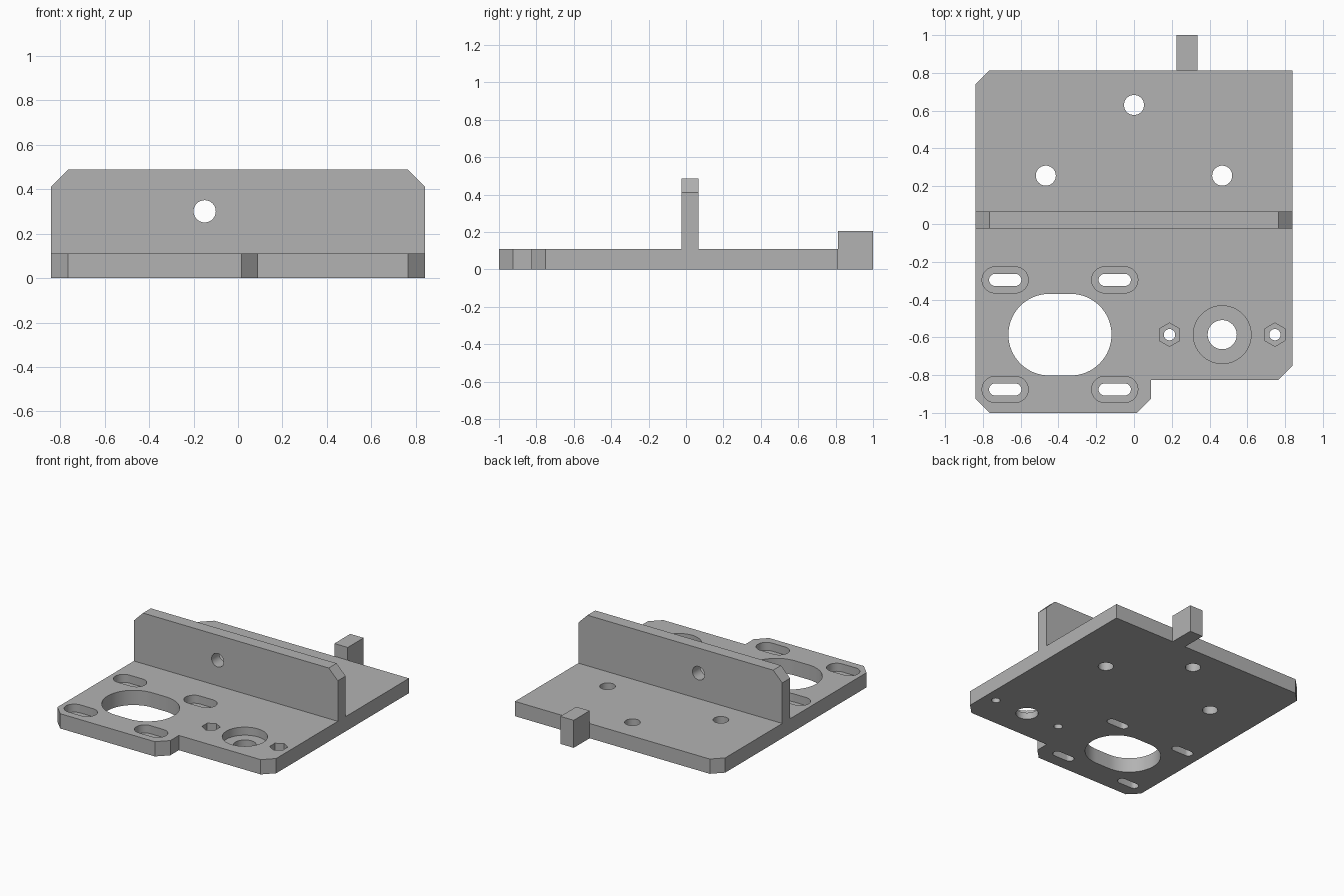
import bpy, bmesh, math
from mathutils import Matrix

cube = bpy.data.objects.get("Cube")
if cube:
    bpy.data.objects.remove(cube, do_unlink=True)

grey = bpy.data.materials.new("plain grey")
grey.use_nodes = True
colour = (0.45, 0.45, 0.45, 1)
grey.diffuse_color = colour
grey.node_tree.nodes["Principled BSDF"].inputs["Base Color"].default_value = colour

THICK = 0.11          # base plate thickness
FLOOR = 0.05          # height of the recess floors
SIDE, CUT = 0.84, 0.075
WALL_FRONT, WALL_BACK, WALL_TOP = -0.025, 0.067, 0.487
EDGE_BACK, EDGE_FRONT, STEP = 0.813, -1.0, -0.825


def prism(name, points, low, high, matrix=Matrix()):
    """Extrude a flat outline from low to high."""
    bm = bmesh.new()
    face = bm.faces.new([bm.verts.new((x, y, low)) for x, y in points])
    top = bmesh.ops.extrude_face_region(bm, geom=[face])["geom"]
    verts = [v for v in top if isinstance(v, bmesh.types.BMVert)]
    bmesh.ops.translate(bm, verts=verts, vec=(0, 0, high - low))
    bm.transform(matrix)
    bmesh.ops.recalc_face_normals(bm, faces=bm.faces)
    mesh = bpy.data.meshes.new(name)
    bm.to_mesh(mesh)
    bm.free()
    mesh.materials.append(grey)
    obj = bpy.data.objects.new(name, mesh)
    bpy.context.collection.objects.link(obj)
    return obj


def ring(x, y, radius, sides=48, straight=0.0):
    """Circle, polygon or, with a straight length, a slot along x."""
    points = []
    for end in (1, -1):
        for i in range(sides // 2 + (1 if straight else 0)):
            a = 2 * math.pi * i / sides + (-math.pi / 2 if end > 0 else math.pi / 2)
            points.append((x + end * straight / 2 + radius * math.cos(a),
                           y + radius * math.sin(a)))
    return points


def cut(target, cutters):
    """Subtract the cutters, bake the result and drop the cutters."""
    for c in cutters:
        c.hide_render = True
        mod = target.modifiers.new("hole", "BOOLEAN")
        mod.object, mod.operation, mod.solver = c, "DIFFERENCE", "EXACT"
    graph = bpy.context.evaluated_depsgraph_get()
    graph.update()
    mesh = bpy.data.meshes.new_from_object(target.evaluated_get(graph))
    target.modifiers.clear()
    target.data = mesh
    for c in cutters:
        bpy.data.objects.remove(c, do_unlink=True)


# Base plate with clipped corners and a stepped front edge
plate = prism("base_plate", [
    (-SIDE, EDGE_FRONT + CUT), (-SIDE + CUT, EDGE_FRONT),
    (0.09 - CUT, EDGE_FRONT), (0.09, EDGE_FRONT + CUT), (0.09, STEP),
    (SIDE - CUT, STEP), (SIDE, STEP + CUT), (SIDE, EDGE_BACK),
    (-SIDE + CUT, EDGE_BACK), (-SIDE, EDGE_BACK - CUT)], 0, THICK)

holes = []


def through(points):
    holes.append(prism("hole_cutter", points, -0.1, 0.3))


def recess(points):
    holes.append(prism("recess_cutter", points, FLOOR, 0.3))


# Rear mounting holes
for x, y in ((0, 0.63), (-0.467, 0.256), (0.467, 0.256)):
    through(ring(x, y, 0.053))

# Large motor opening and its four recessed slots
MX, MY = -0.392, -0.586
through(ring(MX, MY, 0.216, 64, 0.114))
for sx in (-1, 1):
    for sy in (-1, 1):
        x, y = MX + sx * 0.29, MY + sy * 0.29
        through(ring(x, y, 0.032, 32, 0.107))
        recess(ring(x, y, 0.069, 32, 0.107))

# Bearing seat with a nut pocket on each side
BX = 0.467
through(ring(BX, MY, 0.077))
recess(ring(BX, MY, 0.153, 64))
for sx in (-1, 1):
    through(ring(BX + sx * 0.279, MY, 0.03, 32))
    recess(ring(BX + sx * 0.279, MY, 0.062, 6))
cut(plate, holes)

# Upright wall with clipped top corners and one cross hole
upright = Matrix.Rotation(math.pi / 2, 4, "X")
wall = prism("upright_wall", [
    (-SIDE, THICK), (SIDE, THICK), (SIDE, WALL_TOP - CUT),
    (SIDE - CUT, WALL_TOP), (-SIDE + CUT, WALL_TOP), (-SIDE, WALL_TOP - CUT)],
    -WALL_BACK, -WALL_FRONT, upright)
cut(wall, [prism("wall_hole_cutter", ring(-0.15, 0.3, 0.05), -0.3, 0.3, upright)])

# Rear tab
tab = prism("rear_tab", [(0.225, EDGE_BACK), (0.335, EDGE_BACK),
                         (0.335, 1), (0.225, 1)], 0, 0.205)

# Smooth bores, sharp edges
bpy.ops.object.select_all(action="DESELECT")
for obj in (plate, wall, tab):
    obj.select_set(True)
bpy.context.view_layer.objects.active = plate
bpy.ops.object.shade_smooth_by_angle(angle=math.radians(30))
